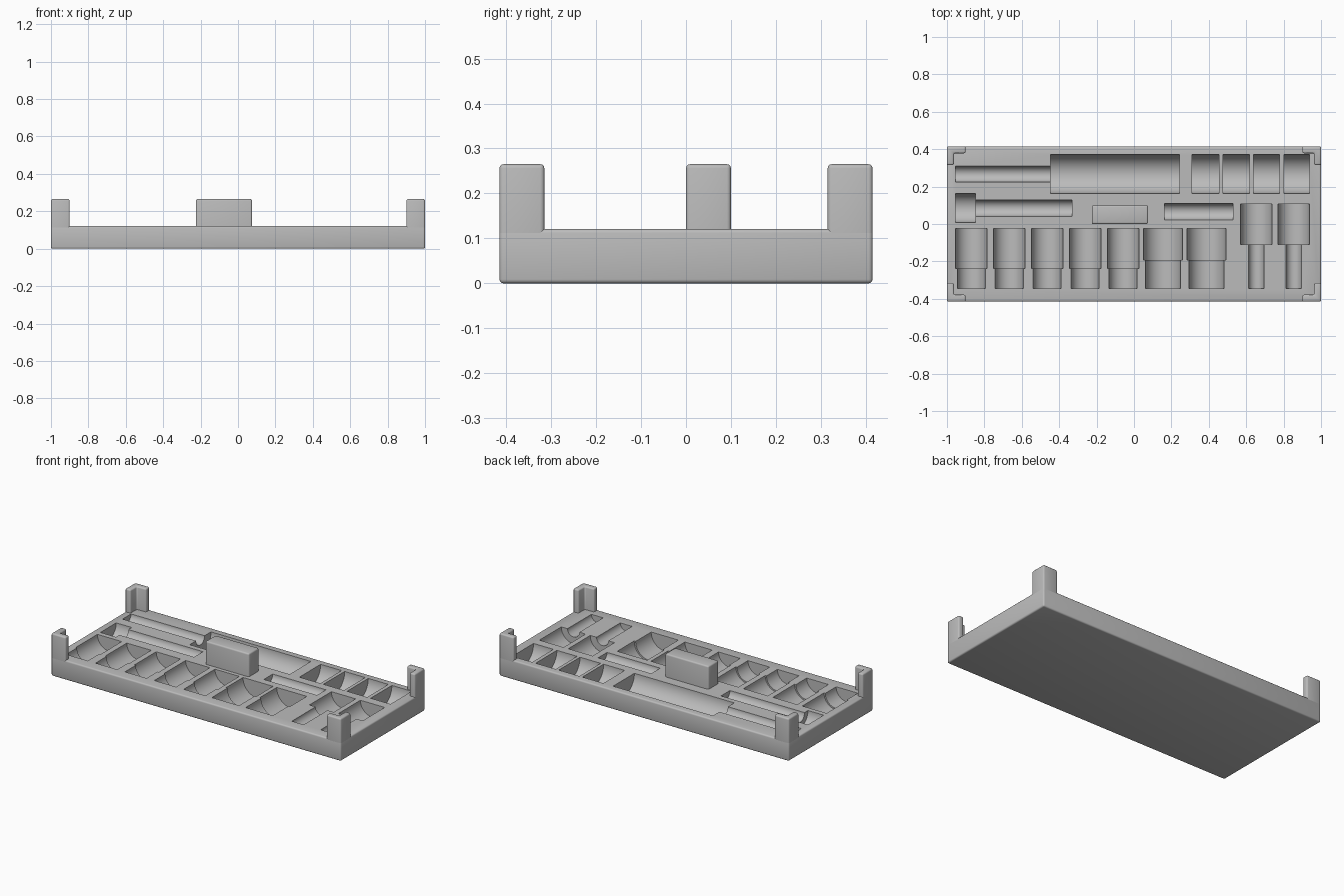
import bpy, bmesh, math
from mathutils import Matrix, Vector

if "Cube" in bpy.data.objects:
    bpy.data.objects.remove(bpy.data.objects["Cube"])

HX, HY, TOP, PEAK, ROUND = 1.0, 0.415, 0.121, 0.265, 0.009

grey = bpy.data.materials.new("plain_grey")
grey.use_nodes = True
grey.diffuse_color = (0.5, 0.5, 0.5, 1)
grey.node_tree.nodes["Principled BSDF"].inputs["Base Color"].default_value = (0.5, 0.5, 0.5, 1)


def add_object(name, bm):
    bmesh.ops.recalc_face_normals(bm, faces=bm.faces)
    mesh = bpy.data.meshes.new(name)
    bm.to_mesh(mesh)
    bm.free()
    obj = bpy.data.objects.new(name, mesh)
    mesh.materials.append(grey)
    bpy.context.collection.objects.link(obj)
    return obj


def activate(obj):
    bpy.ops.object.select_all(action="DESELECT")
    obj.select_set(True)
    bpy.context.view_layer.objects.active = obj


def smooth(obj):
    activate(obj)
    bpy.ops.object.shade_smooth_by_angle(angle=math.radians(35))


def prism(name, outline, z0, z1, round_base):
    """Extrude an outline upward and round its edges."""
    bm = bmesh.new()
    face = bm.faces.new([bm.verts.new((x, y, z0)) for x, y in outline])
    res = bmesh.ops.extrude_face_region(bm, geom=[face], use_keep_orig=True)
    for v in res["geom"]:
        if isinstance(v, bmesh.types.BMVert):
            v.co.z = z1
    bmesh.ops.recalc_face_normals(bm, faces=bm.faces)
    edges = [e for e in bm.edges
             if round_base or max(v.co.z for v in e.verts) > z0 + 0.001]
    bmesh.ops.bevel(bm, geom=edges, offset=ROUND, segments=3, profile=0.5,
                    affect="EDGES", clamp_overlap=True)
    return add_object(name, bm)


def rectangle(x0, x1, y0, y1):
    return [(x0, y0), (x1, y0), (x1, y1), (x0, y1)]


def lathe(bm, axis, across, sections, sides=64):
    """Stepped cylinder along x or y; sections are (start, end, radius)."""
    rings = []
    for start, end, radius in sections:
        for along in (start, end):
            ring = []
            for i in range(sides):
                a = 2 * math.pi * (i + 0.5) / sides
                off, z = across + radius * math.cos(a), TOP + radius * math.sin(a)
                co = (along, off, z) if axis == "x" else (off, along, z)
                ring.append(bm.verts.new(co))
            rings.append(ring)
    for a, b in zip(rings, rings[1:]):
        for i in range(sides):
            j = (i + 1) % sides
            bm.faces.new((a[i], a[j], b[j], b[i]))
    bm.faces.new(rings[0])
    bm.faces.new(rings[-1])


# Tray slab
tray = prism("tray", rectangle(-HX, HX, -HY, HY), 0, TOP, True)

# Pocket cutters
bm = bmesh.new()
# handle with long shaft, hammer-shaped bar and short bar
lathe(bm, "x", 0.267, [(-0.955, -0.447, 0.042), (-0.447, 0.243, 0.105)])
lathe(bm, "x", 0.085, [(-0.955, -0.847, 0.078), (-0.847, -0.332, 0.044)])
lathe(bm, "x", 0.066, [(0.163, 0.53, 0.044)])
# four short pockets at the back
for x0, x1 in ((0.31, 0.455), (0.476, 0.618), (0.639, 0.778), (0.802, 0.939)):
    lathe(bm, "x", 0.267, [(x0, x1, 0.105)])
# front row of five medium and two large stepped pockets
for i in range(5):
    lathe(bm, "y", -0.87 + 0.203 * i, [(-0.345, -0.238, 0.075), (-0.238, -0.024, 0.084)])
for x in (0.155, 0.388):
    lathe(bm, "y", x, [(-0.345, -0.192, 0.094), (-0.192, -0.024, 0.104)])
# two pockets with slim stems
for x in (0.654, 0.854):
    lathe(bm, "y", x, [(-0.345, -0.11, 0.041), (-0.11, 0.107, 0.084)])
cutter = add_object("pocket_cutter", bm)
cutter.hide_render = True

cut = tray.modifiers.new("pockets", "BOOLEAN")
cut.operation = "DIFFERENCE"
cut.solver = "EXACT"
cut.object = cutter
activate(tray)
bpy.ops.object.modifier_apply(modifier=cut.name)
bpy.data.objects.remove(cutter)
smooth(tray)

# L-shaped corner posts, starting where the slab's rounding begins
ARM, WALL = 0.1, 0.037
for sx, side in ((-1, "right"), (1, "left")):
    for sy, end in ((-1, "front"), (1, "back")):
        ell = [(0, 0), (ARM, 0), (ARM, WALL), (WALL, WALL), (WALL, ARM), (0, ARM)]
        outline = [(sx * (HX - u), sy * (HY - v)) for u, v in ell]
        smooth(prism(f"{end}_{side}_post", outline, TOP - ROUND, PEAK, False))

# Central grip block
smooth(prism("grip_block", rectangle(-0.225, 0.075, 0.0, 0.1), TOP - ROUND, PEAK, False))
